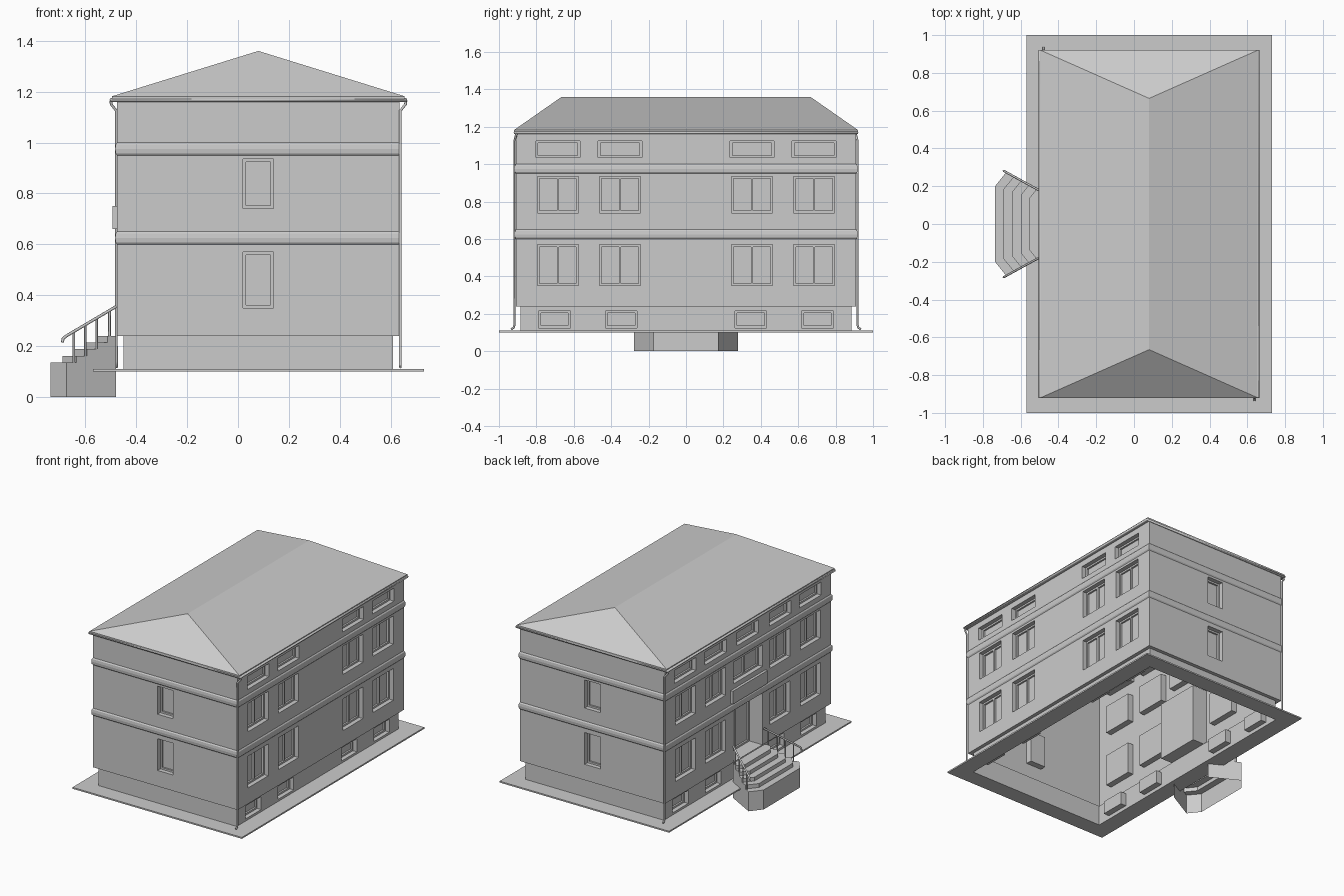
import bpy, bmesh
from mathutils import Vector

if "Cube" in bpy.data.objects:
    bpy.data.objects.remove(bpy.data.objects["Cube"], do_unlink=True)

plaster = bpy.data.materials.new("light_grey")
plaster.use_nodes = True
GREY = (0.6, 0.6, 0.6, 1)
plaster.diffuse_color = GREY
plaster.node_tree.nodes["Principled BSDF"].inputs["Base Color"].default_value = GREY

CX, HX, HY = 0.08, 0.555, 0.91          # building centre and half sizes
Z_GROUND, Z_PLINTH, Z_EAVE = 0.1, 0.24, 1.165


def finish(bm, name, weld=True):
    if weld:
        bmesh.ops.remove_doubles(bm, verts=bm.verts, dist=1e-4)
    mesh = bpy.data.meshes.new(name)
    bm.to_mesh(mesh)
    bm.free()
    mesh.materials.append(plaster)
    obj = bpy.data.objects.new(name, mesh)
    bpy.context.collection.objects.link(obj)
    return obj


def face(bm, pts):
    return bm.faces.new([bm.verts.new(p) for p in pts])


def box(bm, lo, hi):
    lo, hi = Vector(lo), Vector(hi)
    made = bmesh.ops.create_cube(bm, size=1)["verts"]
    for v in made:
        v.co = (lo + hi) / 2 + Vector(a * abs(b) for a, b in zip(v.co, hi - lo))


def tube(name, paths, radius, cyclic=False):
    curve = bpy.data.curves.new(name, "CURVE")
    curve.dimensions = "3D"
    curve.bevel_depth, curve.bevel_resolution = radius, 1
    curve.use_fill_caps = True
    for pts in paths:
        sp = curve.splines.new("POLY")
        sp.points.add(len(pts) - 1)
        for p, co in zip(sp.points, pts):
            p.co = (*co, 1)
        sp.use_cyclic_u = cyclic
    curve.materials.append(plaster)
    obj = bpy.data.objects.new(name, curve)
    bpy.context.collection.objects.link(obj)


def rect(hx, hy, z):
    return [(CX + a * hx, b * hy, z) for a, b in ((-1, -1), (1, -1), (1, 1), (-1, 1))]


def loft(bm, low, high):
    n = len(low)
    for i in range(n):
        j = (i + 1) % n
        face(bm, (low[i], low[j], high[j], high[i]))


def side_map(side, inset):
    """Point on a wall from position along it, height and depth inwards."""
    def place(u, z, d=0.0):
        if side in "LR":
            s = 1 if side == "R" else -1
            return (CX + s * (HX - inset - d), u, z)
        s = 1 if side == "B" else -1
        return (CX + u, s * (HY - inset - d), z)
    return place


def wall(bm, place, half, z0, z1, holes):
    us = sorted({-half, half, *[h[0] for h in holes], *[h[1] for h in holes]})
    zs = sorted({z0, z1, *[h[2] for h in holes], *[h[3] for h in holes]})
    for a, b in zip(us, us[1:]):
        for c, d in zip(zs, zs[1:]):
            u, z = (a + b) / 2, (c + d) / 2
            if not any(h[0] < u < h[1] and h[2] < z < h[3] for h in holes):
                face(bm, (place(a, c), place(b, c), place(b, d), place(a, d)))


def opening(bm, place, hole, panes, depth):
    """Reveal, frame bars and recessed glazing."""
    u0, u1, z0, z1 = hole
    rim = [(u0, z0), (u1, z0), (u1, z1), (u0, z1)]
    back = depth + 0.012
    loft(bm, [place(*p) for p in rim], [place(*p, back) for p in rim])
    face(bm, [place(*p, back) for p in rim])
    w = 0.012

    def bar(a, b, c, d):
        p, q = place(a, c, depth), place(b, d, back)
        box(bm, p, q)
    bar(u0, u1, z0, z0 + w)
    bar(u0, u1, z1 - w, z1)
    for i in range(panes + 1):
        u = u0 + (u1 - u0 - w) * i / panes
        bar(u, u + w, z0 + w, z1 - w)


# Window layout: rows of (half width, bottom, top, panes), columns by centre
COLS, INNER = (-0.685, -0.353, 0.353, 0.685), (-0.703, -0.346, 0.346, 0.703)
ROWS = ((0.117, 1.035, 1.125, 1), (0.11, 0.74, 0.935, 2), (0.11, 0.35, 0.57, 2))
long_wins = [((c - w, c + w, a, b), n, 0.03) for w, a, b, n in ROWS for c in COLS]
base_wins = [((c - 0.085, c + 0.085, 0.125, 0.215), 1, 0.03) for c in INNER]
end_wins = [((-0.06, 0.06, a, b), 1, 0.03) for _, a, b, _ in ROWS[1:]]
entry_wins = [((-0.117, 0.117, 1.035, 1.125), 1, 0.03),
              ((-0.16, 0.16, 0.785, 0.935), 2, 0.03),
              ((-0.16, 0.16, Z_PLINTH + 0.001, 0.645), 2, 0.1)]

# Walls, plinth and openings on all four sides
walls, plinth, windows = bmesh.new(), bmesh.new(), bmesh.new()
for side in "LRFB":
    upper = end_wins if side in "FB" else long_wins + (entry_wins if side == "L" else [])
    lower = base_wins if side in "LR" else []
    half = HY if side in "LR" else HX
    for bm, wins, inset, z0, z1 in ((walls, upper, 0, Z_PLINTH, Z_EAVE),
                                    (plinth, lower, 0.025, Z_GROUND, Z_PLINTH)):
        place = side_map(side, inset)
        wall(bm, place, half - inset, z0, z1, [w[0] for w in wins])
        for hole, panes, depth in wins:
            opening(windows, place, hole, panes, depth)
loft(walls, rect(HX, HY, Z_PLINTH), rect(HX - 0.025, HY - 0.025, Z_PLINTH))
for bm, name in ((walls, "upper_walls"), (plinth, "plinth_walls")):
    bmesh.ops.remove_doubles(bm, verts=bm.verts, dist=1e-4)
    bmesh.ops.recalc_face_normals(bm, faces=bm.faces)
    finish(bm, name)
finish(windows, "windows_and_door", weld=False)

# String courses with a softly rounded profile
bands = bmesh.new()
for z in (0.6, 0.95):
    prof = [(0, 0), (0.006, 0.008), (0.008, 0.025), (0.006, 0.042), (0, 0.05)]
    rings = [rect(HX + o, HY + o, z + h) for o, h in prof]
    for a, b in zip(rings, rings[1:]):
        loft(bands, a, b)
finish(bands, "string_courses")

# Hipped roof with soffit
roof = bmesh.new()
e = rect(0.575, 0.92, 1.182)
south, north = (CX, -0.665, 1.36), (CX, 0.665, 1.36)
face(roof, (e[0], e[1], south))
face(roof, (e[1], e[2], north, south))
face(roof, (e[2], e[3], north))
face(roof, (e[3], e[0], south, north))
low = rect(0.575, 0.92, Z_EAVE)
loft(roof, low, e)
face(roof, low[::-1])
finish(roof, "hip_roof")

# Gutter and two downpipes at opposite corners
tube("gutter", [rect(0.578, 0.915, 1.168)], 0.009, cyclic=True)
tube("downpipes", [[(CX + s * x, -s * y, z) for x, y, z in (
    (0.58, 0.905, 1.165), (0.578, 0.91, 1.15), (0.558, 0.917, 1.125),
    (0.558, 0.917, 0.14), (0.558, 0.922, 0.125), (0.558, 0.935, 0.118))]
    for s in (1, -1)], 0.006)

# Pavement ring around the plinth
pave = bmesh.new()
outer, inner = (0.65, 1.0), (HX - 0.025, HY - 0.025)
loops = [rect(*outer, 0.1), rect(*outer, 0.11), rect(*inner, 0.11), rect(*inner, 0.1)]
for i in range(4):
    loft(pave, loops[i], loops[(i + 1) % 4])
finish(pave, "pavement")

# Canopy over the entrance
canopy = bmesh.new()
box(canopy, (-0.493, -0.19, 0.66), (-0.47, 0.19, 0.75))
finish(canopy, "door_canopy")


# Flared entrance steps, open underneath
def flare(x):
    return 0.17 + 0.55 * (-0.48 - x)


stairs = bmesh.new()
fronts = [-0.736, -0.69, -0.645, -0.598, -0.552]
heights = [0, 0.135, 0.162, 0.188, 0.214, 0.24]
chains = []
for i, x in enumerate(fronts):
    y = 0.2 - 0.015 * i
    ax = x + (flare(x) - y) / 1.79
    chains.append([(-0.48, 0.17), (ax, flare(ax)), (x, y),
                   (x, -y), (ax, -flare(ax)), (-0.48, -0.17)])
for i, ch in enumerate(chains):
    lo, hi = heights[i], heights[i + 1]
    for p, q in zip(ch, ch[1:]):
        face(stairs, ((*p, lo), (*q, lo), (*q, hi), (*p, hi)))
    if i + 1 < len(chains):
        nxt = chains[i + 1]
        for k in (1, 2, 3):
            face(stairs, [(*p, hi) for p in (ch[k], ch[k + 1], nxt[k + 1], nxt[k])])
    else:
        face(stairs, [(*p, hi) for p in ch])
finish(stairs, "entrance_steps")

# Handrails and balusters on both flanks
rails, posts = [], []
for s in (1, -1):
    def at(x, z):
        return (x, s * (flare(x) - 0.004), z)
    rails.append([at(-0.69, 0.215), at(-0.687, 0.23), at(-0.675, 0.24), at(-0.48, 0.355)])
    for x, foot in ((-0.645, 0.135), (-0.6, 0.162), (-0.555, 0.188), (-0.505, 0.24)):
        posts.append([at(x, foot), at(x, 0.24 + (x + 0.675) * 0.59)])
tube("handrails", rails, 0.006)
tube("balusters", posts, 0.005)
